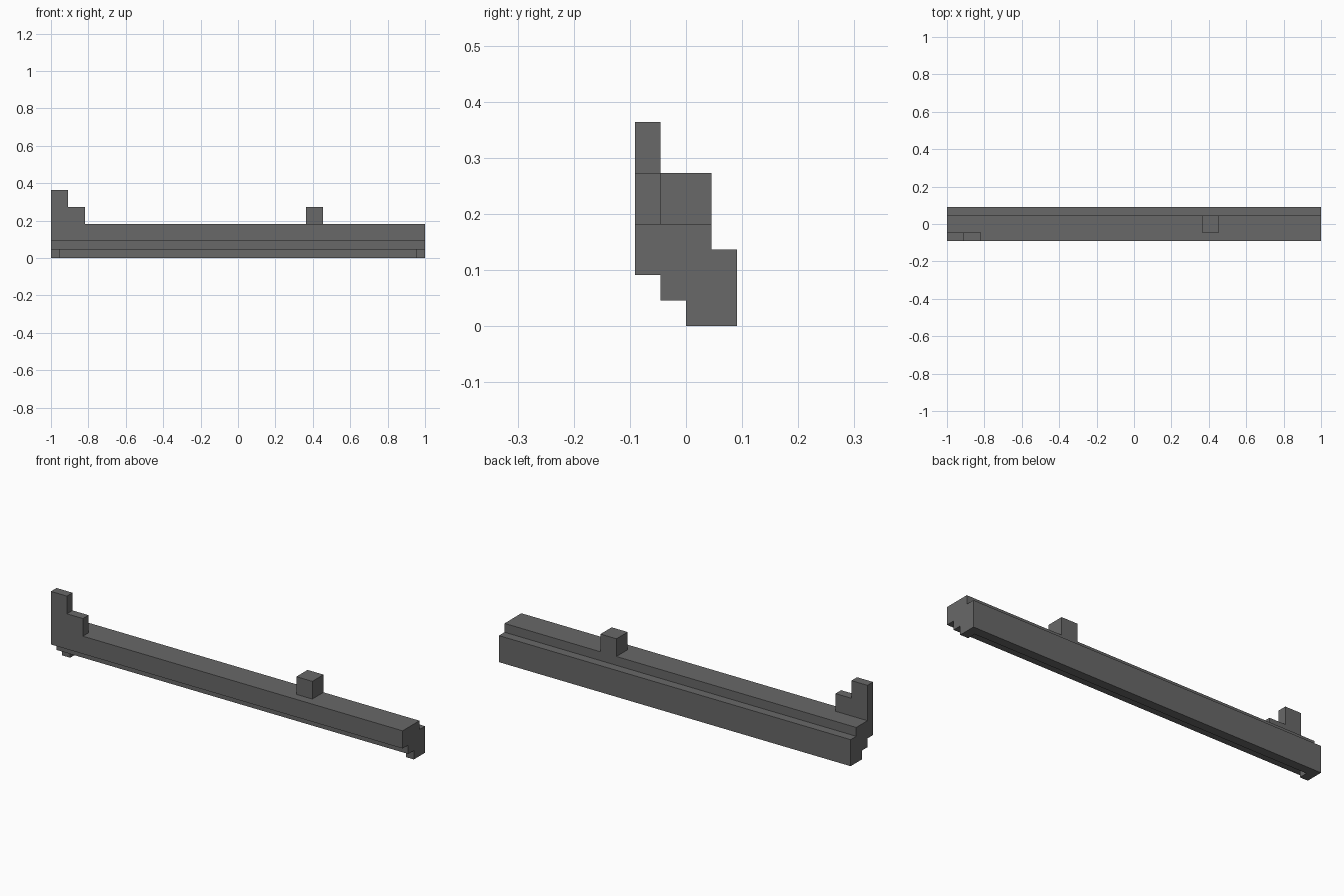
import bpy
import bmesh
from mathutils import Vector

cube = bpy.data.objects.get("Cube")
if cube:
    bpy.data.objects.remove(cube, do_unlink=True)

U = 2 / 44  # one grid cell; all sizes below are in cells

grey = bpy.data.materials.new("dark grey")
grey.use_nodes = True
colour = (0.14, 0.14, 0.14, 1)
grey.diffuse_color = colour
grey.node_tree.nodes["Principled BSDF"].inputs["Base Color"].default_value = colour


def extrude(name, points, direction):
    """Extrude a flat outline along a direction into a closed solid."""
    bm = bmesh.new()
    face = bm.faces.new([bm.verts.new(Vector(p) * U) for p in points])
    out = bmesh.ops.extrude_face_region(bm, geom=[face])
    moved = [g for g in out["geom"] if isinstance(g, bmesh.types.BMVert)]
    bmesh.ops.translate(bm, verts=moved, vec=Vector(direction) * U)
    bmesh.ops.recalc_face_normals(bm, faces=bm.faces)
    mesh = bpy.data.meshes.new(name)
    bm.to_mesh(mesh)
    bm.free()
    mesh.materials.append(grey)
    obj = bpy.data.objects.new(name, mesh)
    bpy.context.collection.objects.link(obj)
    return obj


def box(name, x, y, z):
    outline = [(x[0], y[0], z[0]), (x[1], y[0], z[0]),
               (x[1], y[1], z[0]), (x[0], y[1], z[0])]
    return extrude(name, outline, (0, 0, z[1] - z[0]))


# Long rail with a stepped cross-section (y, z)
section = [(1, 0), (2, 0), (2, 3), (1, 3), (1, 4), (-2, 4),
           (-2, 2), (-1, 2), (-1, 1), (1, 1)]
extrude("rail", [(-22, y, z) for y, z in section], (44, 0, 0))

# Small feet under both ends
for name, x in (("right_foot", -22), ("left_foot", 21)):
    box(name, (x, x + 1), (0, 1), (0, 1))

# Stepped upright on the front right corner (x, z)
steps = [(-22, 4), (-18, 4), (-18, 6), (-20, 6), (-20, 8), (-22, 8)]
extrude("stepped_upright", [(x, -2, z) for x, z in steps], (0, 1, 0))

# Block standing on top of the rail
box("top_block", (8, 10), (-1, 1), (4, 6))
